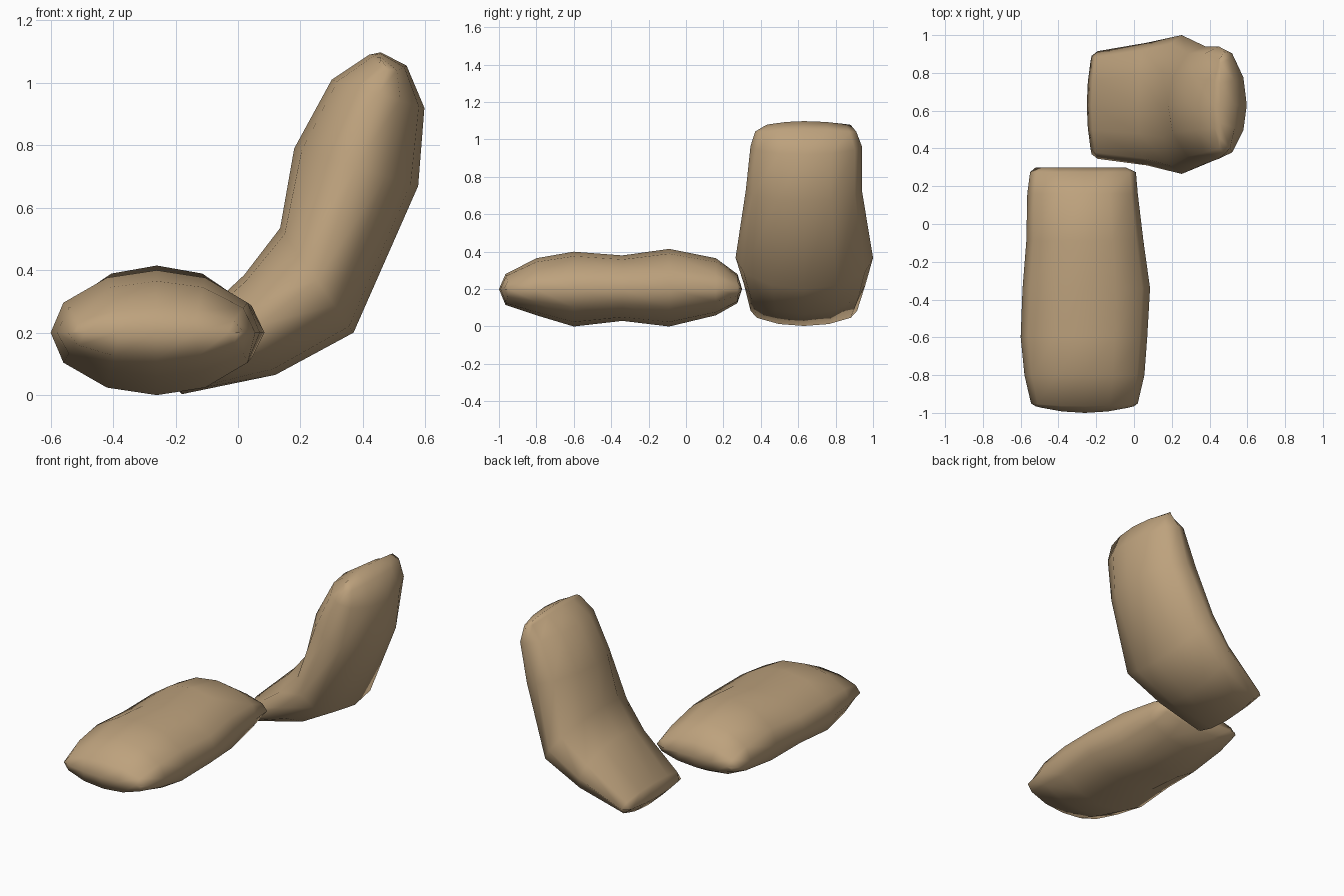
import bpy, bmesh
from mathutils import Vector

if "Cube" in bpy.data.objects:
    bpy.data.objects.remove(bpy.data.objects["Cube"])

tan = bpy.data.materials.new("tan fabric")
tan.diffuse_color = (0.51, 0.36, 0.205, 1)
tan.use_nodes = True
tan.node_tree.nodes["Principled BSDF"].inputs["Base Color"].default_value = tan.diffuse_color

# Cross-section: position across the width and puffiness there
ACROSS = [(-1, 0), (-0.88, 0.48), (-0.47, 0.88), (0, 1), (0.47, 0.88), (0.88, 0.48), (1, 0)]


def pillow(name, rows, side):
    """rows: (seam centre, upper point, lower point, left width, right width, bow)"""
    bm = bmesh.new()
    top, bottom = [], []
    for c, up, lo, w0, w1, bow in rows:
        c, up, lo, bow = Vector(c), Vector(up), Vector(lo), Vector(bow)
        t_row, b_row = [], []
        for s, h in ACROSS:
            p = c + side * (s * (w1 if s > 0 else -w0)) + bow * s * s
            t = bm.verts.new(p + (up - c) * h)
            seam = h == 0 or (up - lo).length < 1e-5
            t_row.append(t)
            b_row.append(t if seam else bm.verts.new(p + (lo - c) * h))
        top.append(t_row)
        bottom.append(b_row)
    for grid, flip in ((top, False), (bottom, True)):
        for i in range(len(grid) - 1):
            for j in range(len(ACROSS) - 1):
                q = [grid[i][j], grid[i][j + 1], grid[i + 1][j + 1], grid[i + 1][j]]
                bm.faces.new(q[::-1] if flip else q)
    bmesh.ops.recalc_face_normals(bm, faces=bm.faces)
    for f in bm.faces:
        f.smooth = True
    me = bpy.data.meshes.new(name)
    bm.to_mesh(me)
    bm.free()
    me.materials.append(tan)
    ob = bpy.data.objects.new(name, me)
    bpy.context.collection.objects.link(ob)


# Pillow lying flat: y, top z, bottom z, left width, right width, bow of the end
flat = [(-1.0, .20, .20, -.26, .26, .035), (-.965, .28, .115, -.285, .28, .015),
        (-.80, .365, .06, -.32, .315, 0), (-.60, .40, 0, -.34, .33, 0),
        (-.34, .38, .03, -.33, .345, 0), (-.09, .415, 0, -.31, .31, 0),
        (.16, .365, .06, -.305, .28, 0), (.275, .28, .125, -.29, .27, 0),
        (.30, .20, .20, -.26, .215, 0)]
pillow("flat_pillow",
       [((-.26, y, .2), (-.26, y, t), (-.26, y, b), w0, w1, (0, k, 0))
        for y, t, b, w0, w1, k in flat], Vector((1, 0, 0)))

# Folded pillow: inner x,z, outer x,z, y range of the seam, bow of the end
bent = [((.457, 1.098), (.457, 1.098), .43, .88, (.0, 0, -.02)),
        ((.42, 1.09), (.54, 1.055), .37, .91, (0, 0, -.03)),
        ((.30, 1.01), (.597, .92), .345, .94, (0, 0, 0)),
        ((.18, .79), (.577, .67), .32, .94, (0, 0, 0)),
        ((.135, .535), (.37, .20), .265, 1.0, (0, 0, 0)),
        ((.02, .385), (.12, .065), .31, .96, (0, 0, 0)),
        ((-.225, .155), (-.18, .003), .345, .915, (.01, 0, .005)),
        ((-.25, .075), (-.25, .075), .37, .89, (.025, 0, .005))]
rows = []
for (ix, iz), (ox, oz), y0, y1, bow in bent:
    rows.append((((ix + ox) / 2, .63, (iz + oz) / 2), (ix, .63, iz), (ox, .63, oz),
                 y0 - .63, y1 - .63, bow))
pillow("folded_pillow", rows, Vector((0, 1, 0)))
